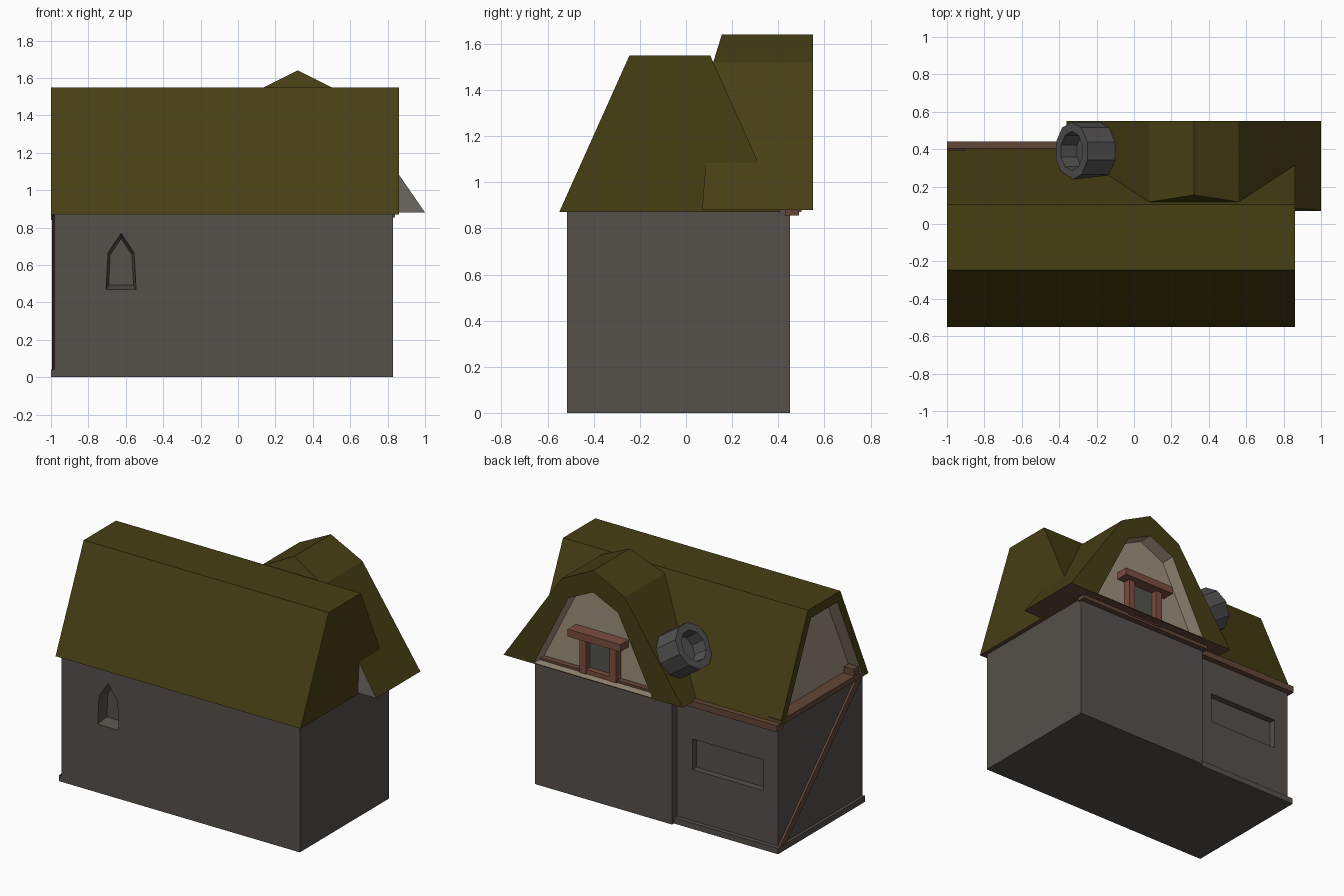
import bpy, bmesh, math
from mathutils import Vector

if "Cube" in bpy.data.objects:
    bpy.data.objects.remove(bpy.data.objects["Cube"])


def mat(name, rgb):
    m = bpy.data.materials.new(name)
    m.diffuse_color = (*rgb, 1)
    m.use_nodes = True
    m.node_tree.nodes["Principled BSDF"].inputs["Base Color"].default_value = m.diffuse_color
    return m


THATCH = mat("olive thatch", (0.062, 0.049, 0.007))
STONE = mat("wall stone", (0.09, 0.082, 0.072))
PLASTER = mat("cream plaster", (0.35, 0.28, 0.21))
TIMBER = mat("brown timber", (0.125, 0.062, 0.038))
FRAME = mat("reddish wood", (0.2, 0.075, 0.05))
FLUE = mat("chimney grey", (0.088, 0.084, 0.086))
PANE = mat("window pane", (0.088, 0.09, 0.075))
REVEAL = mat("pale grey", (0.14, 0.13, 0.12))


def finish(name, bm, mats):
    bmesh.ops.recalc_face_normals(bm, faces=bm.faces)
    me = bpy.data.meshes.new(name)
    bm.to_mesh(me)
    bm.free()
    for m in mats:
        me.materials.append(m)
    ob = bpy.data.objects.new(name, me)
    bpy.context.collection.objects.link(ob)
    return ob


def rings(name, loops, mats, span_mats=None, caps=(0, 0), under=None, first_caps=None):
    """Bridge closed loops in order and cap both ends.
    under: material of the last (closing) strip on the first span."""
    bm = bmesh.new()
    vs = [[bm.verts.new(p) for p in loop] for loop in loops]
    n = len(vs[0])
    for s in range(len(vs) - 1):
        for i in range(n):
            j = (i + 1) % n
            f = bm.faces.new((vs[s][i], vs[s][j], vs[s + 1][j], vs[s + 1][i]))
            f.material_index = span_mats[s] if span_mats else 0
            if under is not None and s == 0 and i == n - 1:
                f.material_index = under
    for ids, m in (first_caps or [(range(n), caps[0])]):
        bm.faces.new([vs[0][i] for i in ids]).material_index = m
    bm.faces.new(vs[-1]).material_index = caps[1]
    return finish(name, bm, mats)


def box(name, x, y, z, m):
    loop = [(x[0], y[0]), (x[1], y[0]), (x[1], y[1]), (x[0], y[1])]
    return rings(name, [[(a, b, h) for a, b in loop] for h in z], [m])


def carve(ob, cutter):
    mod = ob.modifiers.new("carve", 'BOOLEAN')
    mod.operation, mod.solver, mod.object = 'DIFFERENCE', 'EXACT', cutter
    dg = bpy.context.evaluated_depsgraph_get()
    me = bpy.data.meshes.new_from_object(ob.evaluated_get(dg))
    ob.modifiers.clear()
    ob.data = me
    bpy.data.objects.remove(cutter)


# Stone walls: the back of the right-hand bay stands forward
plan = [(-.98, -.515), (.83, -.515), (.83, .45), (-.21, .45), (-.21, .40), (-.98, .40)]
walls = rings("walls", [[(x, y, z) for x, y in plan] for z in (0, .88)], [STONE])

# Pointed front window and wide back window, cut as recesses
arch = [(-.08, .47), (.08, .47), (.07, .665), (0, .77), (-.07, .665)]
carve(walls, rings("front_window_cutter", [
    [(-.625 + x * k, y, .6 + (z - .6) * k) for x, z in arch]
    for y, k in ((-.535, 1.0), (-.515, 1.0), (-.435, .83))], [STONE]))
carve(walls, box("back_window_cutter", (-.87, -.33), (.355, .5), (.39, .60), STONE))

# Plinth along the left part
box("left_plinth", (-1, -.96), (-.515, .43), (0, .04), STONE)
box("back_plinth", (-.96, -.21), (.38, .43), (0, .04), STONE)

# Main roof: flat-topped prism, solid right end, recessed plaster gable on the left
outer = [(-.55, .87), (-.245, 1.55), (.105, 1.55), (.41, .87)]
inner = [(-.49, .875), (-.213, 1.485), (.073, 1.485), (.35, .875)]
rings("main_roof",
      [[(.86, y, z) for y, z in outer], [(-1, y, z) for y, z in outer],
       [(-1, y, z) for y, z in inner], [(-.91, y, z) for y, z in inner]],
      [THATCH, PLASTER, TIMBER], (0, 0, 1), (0, 1), 2)

# Dormer roof: bent slopes, hipped into the main roof, recessed gable at the back
CX = .32
d_out = [(-.68, .88), (-.24, 1.52), (0, 1.64), (.24, 1.52), (.68, .88)]
d_in = [(-.45, .885), (-.19, 1.40), (0, 1.49), (.19, 1.40), (.45, .885)]
start = (.07, .118, .155, .118, .07)
rings("dormer_roof",
      [[(CX + x, y, z) for (x, z), y in zip(d_out, start)],
       [(CX + x, .55, z) for x, z in d_out],
       [(CX + x, .55, z) for x, z in d_in],
       [(CX + x, .45, z) for x, z in d_in]],
      [THATCH, PLASTER, TIMBER, REVEAL], (0, 0, 1), (0, 1), 2,
      [((0, 1, 3, 4), 3), ((1, 2, 3), 0)])

# Eave timbers
box("back_eave_beam", (-1, -.2), (.37, .44), (.84, .885), TIMBER)
box("left_eave_beam", (-1, -.9), (-.5, .40), (.868, .905), TIMBER)
box("dormer_beam", (-.22, .84), (.43, .49), (.855, .90), TIMBER)
box("gable_stub", (-.995, -.92), (-.45, -.40), (.9, .95), TIMBER)

# Diagonal brace on the left wall
rings("diagonal_brace",
      [[(x, y, z) for y, z in ((.40, .04), (.33, .04), (-.50, .87), (-.43, .87))]
       for x in (-.96, -.995)], [TIMBER])

# Dormer window: posts, lintel, sill and pane
for side in (-1, 1):
    a, b = sorted((CX + side * .09, CX + side * .14))
    box("window_post", (a, b), (.44, .50), (.87, 1.13), FRAME)
box("window_lintel", (CX - .2, CX + .2), (.44, .54), (1.13, 1.18), FRAME)
box("window_sill", (CX - .09, CX + .09), (.44, .495), (.87, .915), FRAME)
box("window_pane", (CX - .09, CX + .09), (.449, .457), (.915, 1.13), PANE)

# Crooked chimney pipe standing square on the dormer's left slope
axis = Vector((-.82, 0, .57)).normalized()
up = Vector((axis.z, 0, -axis.x))
base = Vector((-.185, .39, 1.135))


def circle(r, h):
    return [base + axis * h + r * (math.cos(t) * up + math.sin(t) * Vector((0, 1, 0)))
            for t in (math.tau * (i + .5) / 10 for i in range(10))]


rings("chimney", [circle(.155, -.06), circle(.155, .18), circle(.105, .18), circle(.10, .08)],
      [FLUE])
